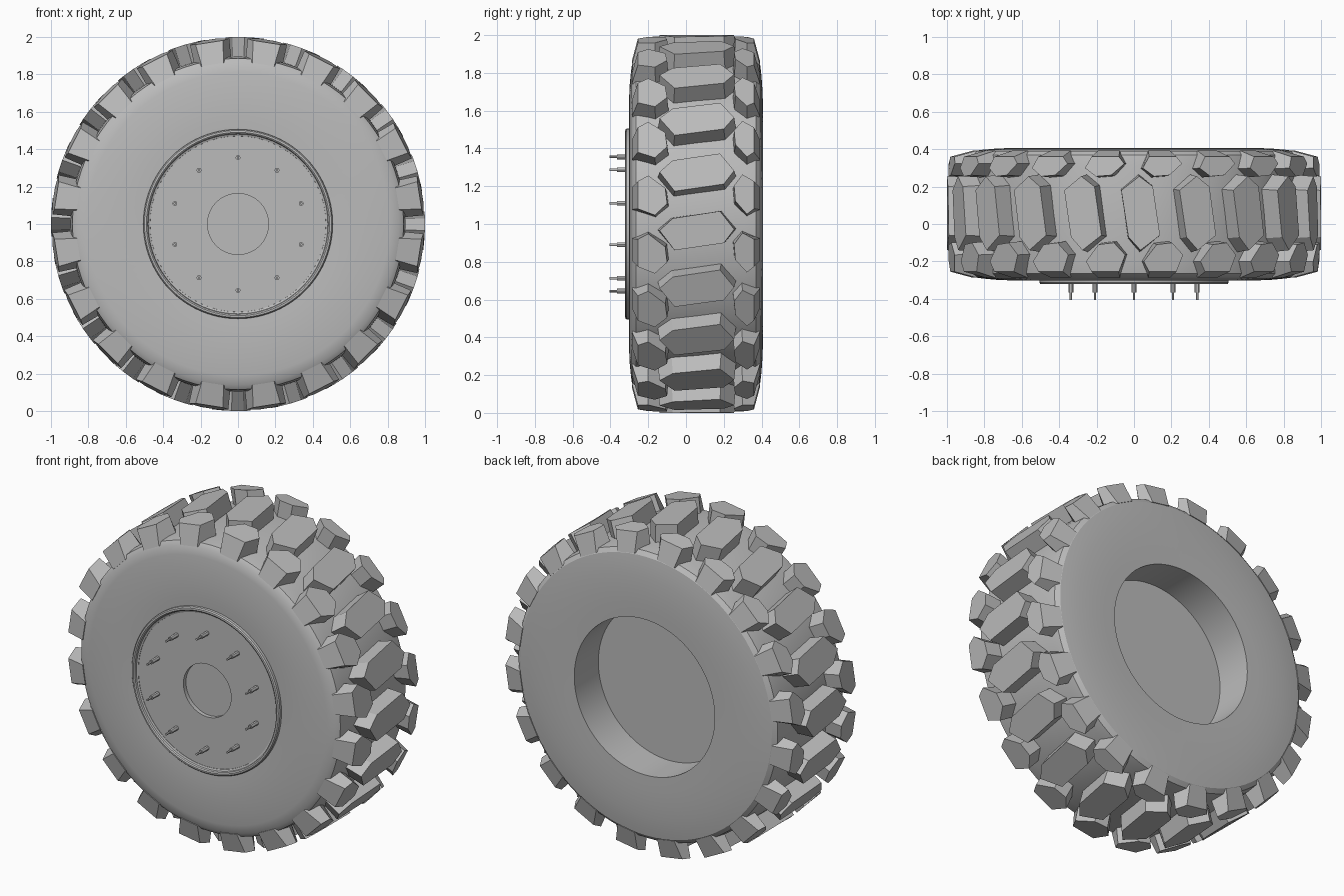
import bpy, bmesh, math

if "Cube" in bpy.data.objects:
    bpy.data.objects.remove(bpy.data.objects["Cube"])

STEP = 18  # degrees between tread lugs (20 per row)

grey = bpy.data.materials.new("plain grey")
grey.diffuse_color = (0.5, 0.5, 0.5, 1)
grey.use_nodes = True
grey.node_tree.nodes["Principled BSDF"].inputs["Base Color"].default_value = grey.diffuse_color


def polar(deg, r, y):
    """Point at a clockwise angle from the top of the wheel."""
    a = math.radians(deg)
    return (r * math.sin(a), y, 1 + r * math.cos(a))


def finish(bm, name, smooth=True):
    bmesh.ops.remove_doubles(bm, verts=bm.verts, dist=1e-5)
    bmesh.ops.recalc_face_normals(bm, faces=bm.faces)
    mesh = bpy.data.meshes.new(name)
    bm.to_mesh(mesh)
    bm.free()
    mesh.materials.append(grey)
    ob = bpy.data.objects.new(name, mesh)
    bpy.context.collection.objects.link(ob)
    if smooth:
        bpy.ops.object.select_all(action='DESELECT')
        ob.select_set(True)
        bpy.context.view_layer.objects.active = ob
        bpy.ops.object.shade_smooth_by_angle(angle=math.radians(30))
    return ob


def lathe(name, profile, segments=96):
    """Spin a (radius, y) profile around the axle."""
    bm = bmesh.new()
    rings = [[bm.verts.new(polar(360 * i / segments, r, y)) for i in range(segments)]
             if r > 0 else [bm.verts.new((0, y, 1))] for r, y in profile]
    for a, b in zip(rings, rings[1:]):
        for i in range(segments):
            j = (i + 1) % segments
            if len(a) == 1:
                bm.faces.new((a[0], b[j], b[i]))
            elif len(b) == 1:
                bm.faces.new((a[i], a[j], b[0]))
            else:
                bm.faces.new((a[i], a[j], b[j], b[i]))
    return finish(bm, name)


def lug_row(name, top, base):
    """Repeat one block, given as (angle, radius, y) outlines, around the tyre."""
    bm = bmesh.new()
    n = len(top)
    for k in range(360 // STEP):
        t = [bm.verts.new(polar(a + k * STEP, r, y)) for a, r, y in top]
        b = [bm.verts.new(polar(a + k * STEP, r, y)) for a, r, y in base]
        bm.faces.new(t)
        bm.faces.new(b[::-1])
        for i in range(n):
            j = (i + 1) % n
            bm.faces.new((t[i], b[i], b[j], t[j]))
    return finish(bm, name, smooth=False)


# tyre body with the open back of the wheel
lathe("tyre_body", [
    (0, -0.25), (0.47, -0.25), (0.48, -0.297), (0.56, -0.302), (0.65, -0.302),
    (0.74, -0.298), (0.81, -0.291), (0.86, -0.284), (0.885, -0.265), (0.895, -0.2),
    (0.9, 0.055), (0.895, 0.31), (0.885, 0.37), (0.86, 0.39), (0.81, 0.397),
    (0.74, 0.403), (0.65, 0.407), (0.56, 0.407), (0.48, 0.405), (0.48, 0.17), (0, 0.17)])

# wheel disc with a shallow round recess in the middle
lathe("wheel_disc", [(0, -0.275), (0.163, -0.275), (0.163, -0.3), (0.475, -0.3),
                     (0.475, -0.24), (0, -0.24)])

# raised rim lip
lathe("rim_lip", [(0.468, -0.29), (0.47, -0.302), (0.48, -0.306), (0.483, -0.317),
                  (0.49, -0.322), (0.5, -0.321), (0.506, -0.314), (0.507, -0.29),
                  (0.468, -0.29)])

# wheel studs: thick collar and thin tip
for k in range(10):
    x, _, z = polar(36 * k, 0.355, 0)
    bm = bmesh.new()
    profile = [(0, -0.29), (0.013, -0.29), (0.013, -0.365), (0.0065, -0.365),
               (0.0065, -0.405), (0, -0.405)]
    ob = lathe(f"wheel_stud_{k + 1}", profile, 12)
    ob.location = (x, 0, z - 1)
    bm.free()

# centre lugs: slanted hexagons with slightly flared sides
hexagon = [(2, -0.14), (8, -0.06), (5.8, 0.2), (1.6, 0.255), (-3.9, 0.18), (-1.7, -0.07)]
lug_row("centre_lugs",
        [(a, 1.0, y) for a, y in hexagon],
        [(1.9 + (a - 1.9) * 1.12, 0.87, 0.057 + (y - 0.057) * 1.06) for a, y in hexagon])

# shoulder lugs: the back row is the front row turned half way round
front = [(4.7, 0.985, -0.255), (3, 0.992, -0.2), (7, 0.998, -0.11),
         (11.8, 0.998, -0.1), (15.3, 0.994, -0.165), (13.3, 0.985, -0.255)]
front_base = [(5.1, 0.865, -0.287), (2.6, 0.87, -0.2), (6.7, 0.87, -0.1),
              (12.1, 0.87, -0.09), (15.7, 0.87, -0.16), (12.9, 0.865, -0.287)]


def turn(points):
    return [(18 - a, r, 0.36 - (y + 0.255) * (0.68 if y > -0.255 else 1)) for a, r, y in points]


lug_row("front_shoulder_lugs", front, front_base)
lug_row("back_shoulder_lugs", turn(front), turn(front_base))
